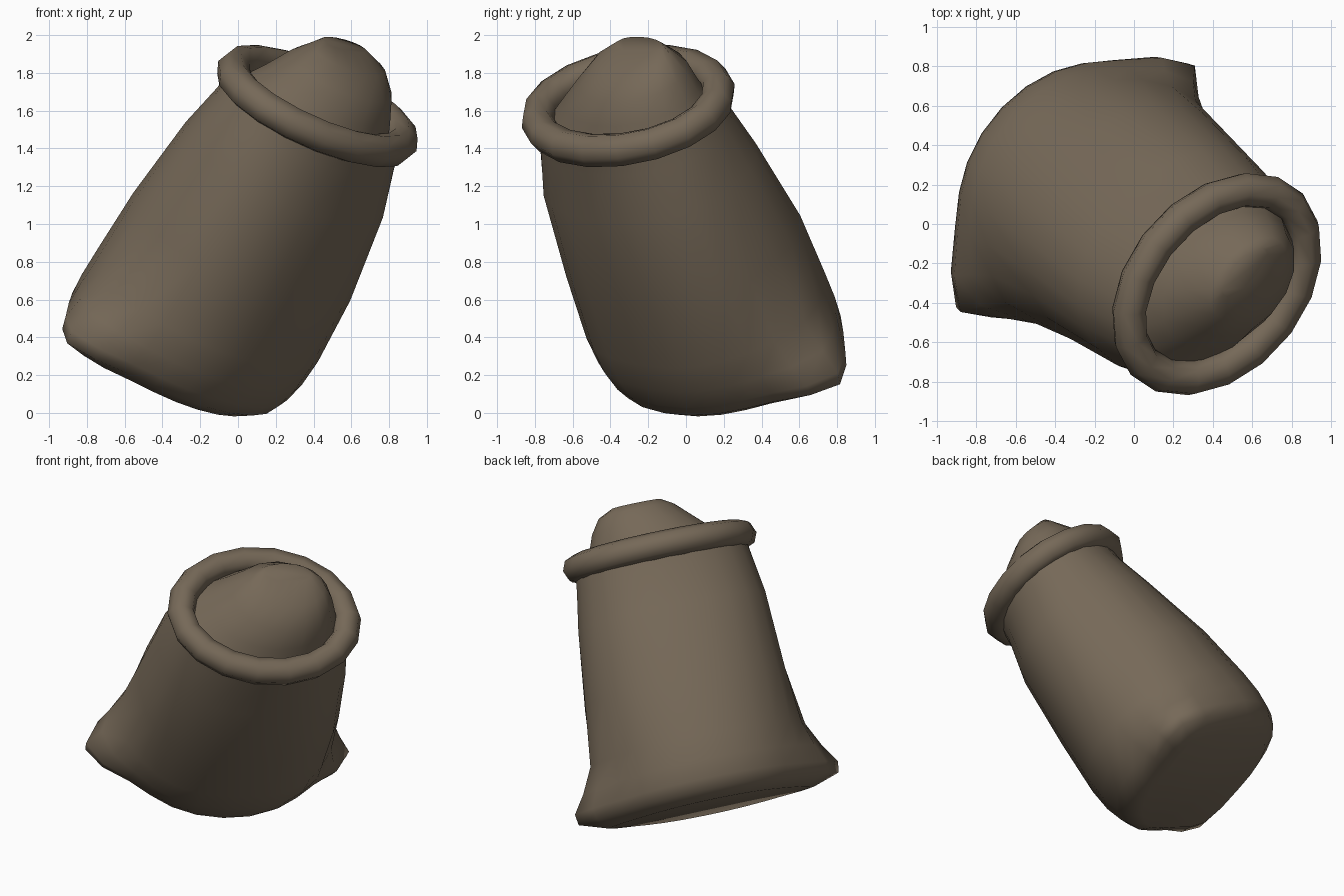
import bpy, bmesh, math
from mathutils import Vector, Matrix

cube = bpy.data.objects.get("Cube")
if cube:
    bpy.data.objects.remove(cube, do_unlink=True)

burlap = bpy.data.materials.new("burlap brown")
burlap.use_nodes = True
colour = (0.18, 0.14, 0.097, 1)
burlap.diffuse_color = colour
burlap.node_tree.nodes["Principled BSDF"].inputs["Base Color"].default_value = colour

# Leaning frame of the sack: wide direction, thick direction, axis
axis = Vector((0.46, -0.29, 0.84)).normalized()
wide = Vector((0.69, 0.72, -0.12))
wide = (wide - axis * wide.dot(axis)).normalized()
thick = axis.cross(wide)
frame = Matrix((wide, thick, axis)).transposed().to_4x4()
frame.translation = Vector((-0.34, 0.23, 0.32))


def power(value, exponent):
    return math.copysign(abs(value) ** exponent, value)


def section(height, a, b, ear=0, x=0, y=0, front=1, back=1, count=24):
    """Cross-section with front and back roundness and a pinched ear at each end."""
    points = []
    for i in range(count):
        t = math.tau * i / count
        c, s = math.cos(t), math.sin(t)
        shape = back if s > 0 else front
        pinch = ear * power(c, 13)
        points.append(Vector((x + a * power(c, shape) + pinch,
                              y + b * power(s, shape) - 0.3 * abs(pinch), height)))
    return points


def loft(name, rings, cap_start=False, cap_end=False, closed=False):
    bm = bmesh.new()
    loops = [[bm.verts.new(frame @ p) for p in ring] for ring in rings]
    pairs = list(zip(loops, loops[1:]))
    if closed:
        pairs.append((loops[-1], loops[0]))
    for low, high in pairs:
        n = len(low)
        for i in range(n):
            j = (i + 1) % n
            bm.faces.new((low[i], low[j], high[j], high[i]))
    if cap_start:
        bm.faces.new(loops[0][::-1])
    if cap_end:
        bm.faces.new(loops[-1])
    bmesh.ops.recalc_face_normals(bm, faces=bm.faces)
    mesh = bpy.data.meshes.new(name)
    bm.to_mesh(mesh)
    bm.free()
    mesh.materials.append(burlap)
    obj = bpy.data.objects.new(name, mesh)
    bpy.context.collection.objects.link(obj)
    bpy.ops.object.select_all(action="DESELECT")
    obj.select_set(True)
    bpy.context.view_layer.objects.active = obj
    bpy.ops.object.shade_smooth_by_angle(angle=math.radians(65))


# Sack body with two pinched bottom corners
loft("sack_body", [
    section(-0.09, 0.54, 0.47, 0.14, y=-0.01),
    section(-0.03, 0.64, 0.56, 0.22, front=0.95),
    section(0.04, 0.66, 0.59, 0.21, front=0.9),
    section(0.16, 0.66, 0.61, 0.13, y=-0.01, front=0.84),
    section(0.32, 0.66, 0.61, 0.05, y=-0.02, front=0.8),
    section(0.70, 0.66, 0.575, y=-0.04, front=0.8, back=0.95),
    section(1.20, 0.62, 0.50, x=-0.025, y=-0.08, front=0.85, back=0.9),
    section(1.45, 0.58, 0.44, x=-0.03, y=-0.08, front=0.92, back=0.95),
    section(1.60, 0.56, 0.43, x=-0.03, y=-0.08),
], cap_start=True)

# Rolled rim around the mouth
rim = []
for k in range(8):
    t = math.tau * k / 8
    out, up = 0.09 * math.cos(t), 0.09 * math.sin(t)
    rim.append(section(1.60 + up, 0.55 + out, 0.43 + out, x=-0.03, y=-0.08, count=18))
loft("rolled_rim", rim, closed=True)

# Heaped contents, fuller towards one side
loft("contents_mound", [
    section(1.57, 0.49, 0.37, x=-0.03, y=-0.08, count=16),
    section(1.68, 0.41, 0.32, x=0.01, y=-0.07, count=16),
    section(1.79, 0.33, 0.27, x=0.05, y=-0.05, count=16),
    section(1.88, 0.25, 0.17, x=0.07, y=-0.02, count=16),
    section(1.92, 0.16, 0.07, x=0.07, y=0.05, count=16),
], cap_end=True)
